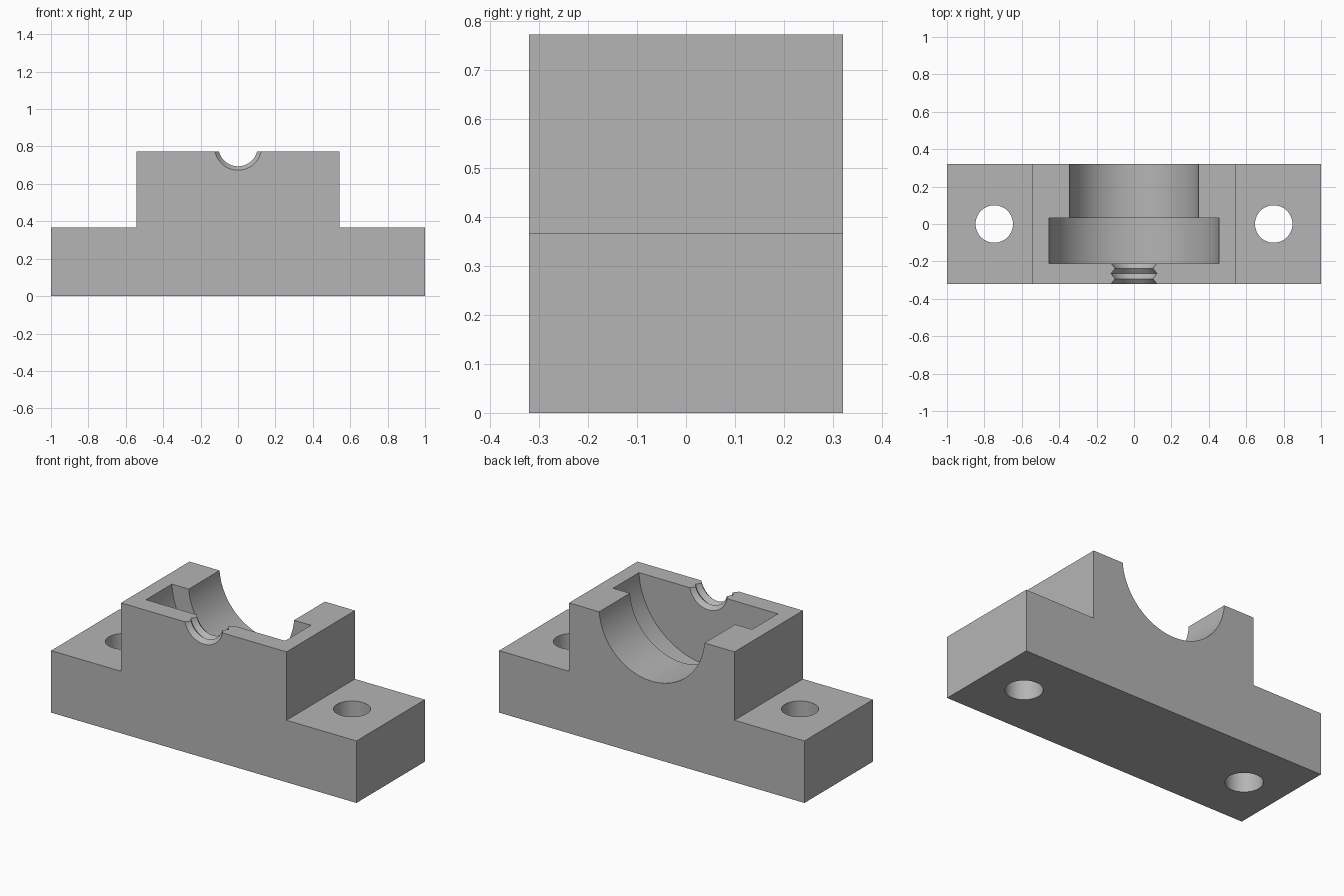
import bpy, bmesh, math

old = bpy.data.objects.get("Cube")
if old:
    bpy.data.objects.remove(old, do_unlink=True)

HALF_DEPTH = 0.32
BASE_TOP = 0.367
TOP = 0.772
AXIS_Z = TOP + 0.027   # bore axis sits just above the split face

grey = bpy.data.materials.new("plain grey")
grey.use_nodes = True
colour = (0.46, 0.46, 0.46, 1)
grey.diffuse_color = colour
grey.node_tree.nodes["Principled BSDF"].inputs["Base Color"].default_value = colour


def finish(bm, name):
    bmesh.ops.recalc_face_normals(bm, faces=bm.faces[:])
    mesh = bpy.data.meshes.new(name)
    bm.to_mesh(mesh)
    bm.free()
    mesh.materials.append(grey)
    obj = bpy.data.objects.new(name, mesh)
    bpy.context.collection.objects.link(obj)
    return obj


def turned(name, profile, place, sides=96):
    """Closed solid of revolution from (position along axis, radius) pairs."""
    bm = bmesh.new()
    rings = []
    for along, radius in profile:
        ring = []
        for i in range(sides):
            a = math.tau * i / sides
            ring.append(bm.verts.new(place(radius * math.cos(a), radius * math.sin(a), along)))
        rings.append(ring)
    for lower, upper in zip(rings, rings[1:]):
        for i in range(sides):
            j = (i + 1) % sides
            bm.faces.new((lower[i], lower[j], upper[j], upper[i]))
    bm.faces.new(rings[0])
    bm.faces.new(rings[-1])
    return finish(bm, name)


# Stepped block: wide flanges with a raised housing
half = [(1, 0), (1, BASE_TOP), (0.542, BASE_TOP), (0.542, TOP)]
outline = half + [(-x, z) for x, z in reversed(half)]
bm = bmesh.new()
front = bm.faces.new([bm.verts.new((x, -HALF_DEPTH, z)) for x, z in outline])
grown = bmesh.ops.extrude_face_region(bm, geom=[front], use_keep_orig=True)
moved = [g for g in grown["geom"] if isinstance(g, bmesh.types.BMVert)]
bmesh.ops.translate(bm, verts=moved, vec=(0, 2 * HALF_DEPTH, 0))
block = finish(bm, "bearing_block")

# Bore: ridged cable grip, wide pocket, then narrower rear opening
WIDE, NARROW = 0.126, 0.105
bore_profile = [
    (-0.4, WIDE), (-0.32, WIDE), (-0.293, NARROW), (-0.265, WIDE),
    (-0.237, NARROW), (-0.21, WIDE), (-0.21, 0.456),
    (0.032, 0.456), (0.032, 0.346), (0.4, 0.346),
]
cutters = [turned("bore_cutter", bore_profile, lambda u, v, w: (u, w, AXIS_Z + v))]

# Bolt holes through both flanges
for side, label in ((-1, "right"), (1, "left")):
    cutters.append(turned(label + "_bolt_hole_cutter", [(-0.1, 0.1), (0.6, 0.1)],
                          lambda u, v, w, s=side: (s * 0.747 + u, v, w), 64))

for cutter in cutters:
    cutter.hide_render = True
    mod = block.modifiers.new(cutter.name, "BOOLEAN")
    mod.operation = "DIFFERENCE"
    mod.solver = "EXACT"
    mod.object = cutter

# Bake the cuts and remove the cutters
bpy.context.view_layer.update()
graph = bpy.context.evaluated_depsgraph_get()
cut_mesh = bpy.data.meshes.new_from_object(block.evaluated_get(graph))
block.modifiers.clear()
block.data = cut_mesh
for cutter in cutters:
    bpy.data.objects.remove(cutter, do_unlink=True)

# Smooth bores, crisp edges
bpy.ops.object.select_all(action="DESELECT")
block.select_set(True)
bpy.context.view_layer.objects.active = block
bpy.ops.object.shade_smooth_by_angle(angle=math.radians(30))
